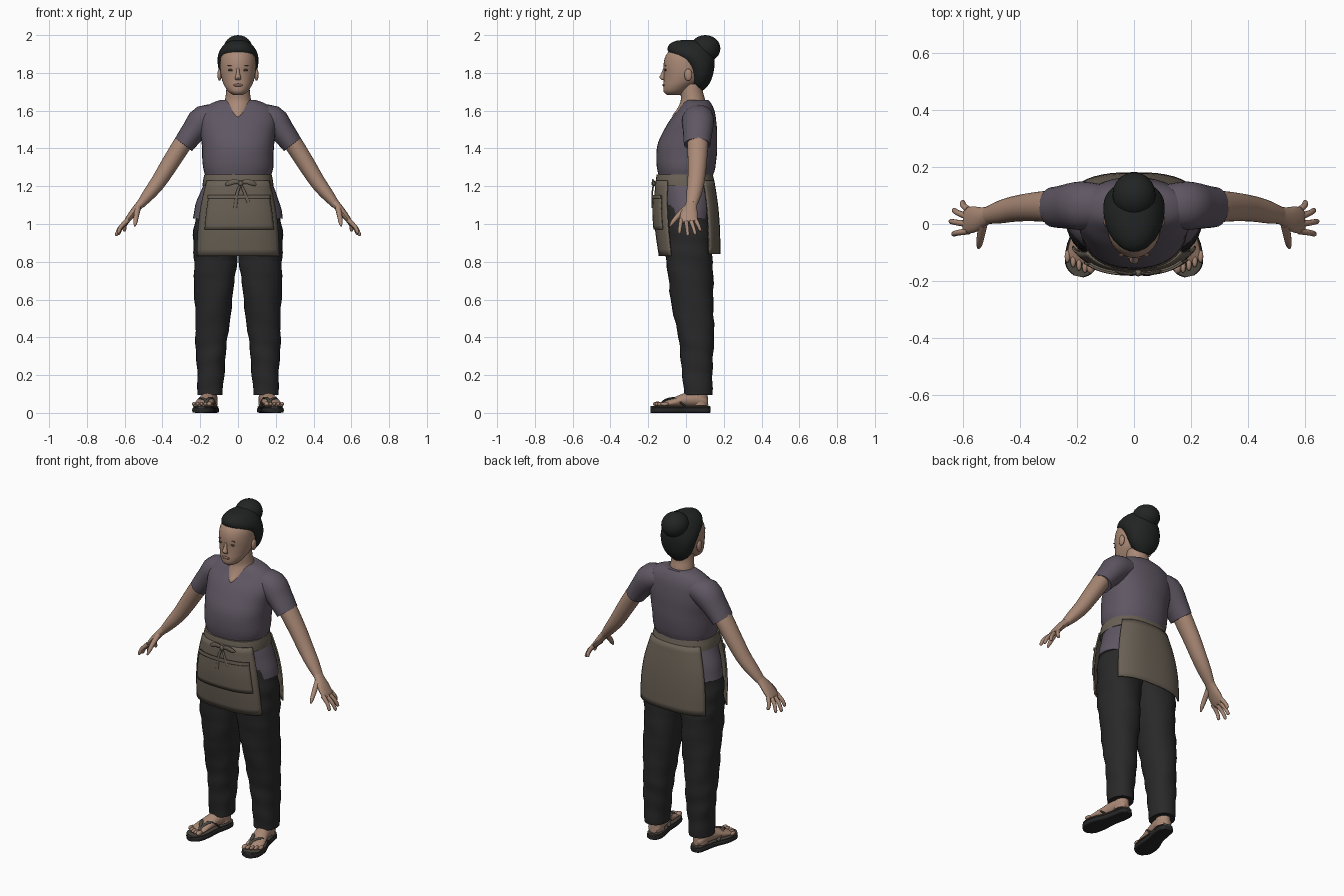
import bpy, bmesh, math
from mathutils import Vector


def material(name, rgb):
    m = bpy.data.materials.new(name)
    m.diffuse_color = (*rgb, 1)
    return m


SKIN = material("skin", (0.40, 0.25, 0.18))
LIP = material("lip_rose", (0.25, 0.13, 0.10))
DARK = material("eye_brown", (0.06, 0.04, 0.03))
HAIR = material("hair_black", (0.016, 0.018, 0.018))
SHIRT = material("shirt_plum_grey", (0.115, 0.095, 0.125))
PANTS = material("trouser_black", (0.022, 0.022, 0.022))
APRON = material("apron_taupe", (0.145, 0.12, 0.092))
SOLE = material("sole_black", (0.02, 0.02, 0.02))
STRAP = material("strap_grey", (0.07, 0.062, 0.05))


def finish(name, bm, mat, mirror=False):
    bmesh.ops.recalc_face_normals(bm, faces=bm.faces)
    me = bpy.data.meshes.new(name)
    bm.to_mesh(me)
    bm.free()
    me.materials.append(mat)
    ob = bpy.data.objects.new(name, me)
    bpy.context.collection.objects.link(ob)
    if mirror:
        ob.modifiers.new("mirror", 'MIRROR').use_mirror_merge = False
    return ob


def smooth_rings(rings, steps):
    """Catmull-Rom interpolation of ring tuples."""
    out = []
    n = len(rings)
    for i in range(n - 1):
        a, b, c, d = (rings[min(max(k, 0), n - 1)] for k in (i - 1, i, i + 1, i + 2))
        for s in range(steps):
            t = s / steps
            out.append(tuple(0.5 * (2 * q + (r - p) * t + (2 * p - 5 * q + 4 * r - w) * t * t
                                    + (3 * q - p - 3 * r + w) * t ** 3)
                             for p, q, r, w in zip(a, b, c, d)))
    return out + [rings[-1]]


def spow(v, p):
    return math.copysign(abs(v) ** (2 / p), v)


def loft(name, rings, mat, mirror=False, axis=None, ref=(0, 1, 0), p=2, segs=24, steps=3, fold=0):
    """Closed skin through rings (x, y, z, radius_a, radius_b)."""
    rings = smooth_rings(rings, steps)
    bm = bmesh.new()
    loops = []
    for i, (x, y, z, ra, rb) in enumerate(rings):
        t = Vector(axis) if axis else (Vector(rings[min(i + 1, len(rings) - 1)][:3])
                                       - Vector(rings[max(i - 1, 0)][:3]))
        t.normalize()
        u = Vector(ref).cross(t).normalized()
        v = t.cross(u)
        loop = []
        for k in range(segs):
            a = math.tau * k / segs
            f = 1 + fold * math.sin(38 * z + 2 * a) * math.sin(17 * z - a + 1)
            loop.append(bm.verts.new(Vector((x, y, z)) + u * ra * f * spow(math.cos(a), p)
                                     + v * rb * f * spow(math.sin(a), p)))
        loops.append(loop)
    for lo, hi in zip(loops, loops[1:]):
        for k in range(segs):
            j = (k + 1) % segs
            bm.faces.new((lo[k], lo[j], hi[j], hi[k]))
    bm.faces.new(loops[0])
    bm.faces.new(loops[-1])
    return finish(name, bm, mat, mirror)


def body(*rows):
    """Rows (z, half_width, front_y, back_y[, x]) to loft rings."""
    return [(r[4] if len(r) > 4 else 0, (r[2] + r[3]) / 2, r[0], r[1], (r[3] - r[2]) / 2) for r in rows]


def ball(name, loc, size, mat, mirror=False):
    bm = bmesh.new()
    bmesh.ops.create_uvsphere(bm, u_segments=20, v_segments=12, radius=1)
    bmesh.ops.scale(bm, vec=size, verts=bm.verts)
    bmesh.ops.translate(bm, vec=loc, verts=bm.verts)
    return finish(name, bm, mat, mirror)


def sheet(name, rows, a0, a1, mat, out=0.0, p=2.6, thick=0.008):
    """Curved cloth panel around the body, angles in degrees."""
    bm = bmesh.new()
    grid = []
    for x, y, z, ra, rb in smooth_rings(rows, 3):
        line = []
        for k in range(17):
            a = math.radians(a0 + (a1 - a0) * k / 16)
            line.append(bm.verts.new((x + (ra + out) * spow(math.cos(a), p),
                                      y + (rb + out) * spow(math.sin(a), p), z)))
        grid.append(line)
    for lo, hi in zip(grid, grid[1:]):
        for k in range(16):
            bm.faces.new((lo[k], lo[k + 1], hi[k + 1], hi[k]))
    ob = finish(name, bm, mat)
    s = ob.modifiers.new("thickness", 'SOLIDIFY')
    s.thickness = thick
    s.offset = 0
    return ob


Z = (0, 0, 1)
# Head, neck and face
loft("head", body((1.683, .025, -.10, -.03), (1.70, .05, -.118, .0), (1.73, .071, -.12, .04),
                  (1.76, .084, -.118, .08), (1.80, .093, -.117, .10), (1.84, .095, -.119, .11),
                  (1.88, .092, -.112, .11), (1.91, .08, -.094, .10), (1.94, .05, -.06, .08)),
     SKIN, axis=Z, segs=32)
loft("neck", body((1.555, .012, -.07, .05), (1.575, .034, -.072, .07), (1.60, .06, -.053, .09),
                  (1.63, .072, -.036, .10), (1.66, .068, -.027, .10), (1.70, .063, -.03, .09),
                  (1.74, .06, -.03, .09)), SKIN, axis=Z)
loft("nose", [(0, -.113, 1.825, .007, .007), (0, -.121, 1.795, .010, .011), (0, -.126, 1.775, .016, .015),
              (0, -.118, 1.762, .014, .008)], SKIN, axis=Z, segs=12)
ball("ear", (.098, .012, 1.79), (.011, .021, .032), SKIN, True)
ball("eye", (.037, -.108, 1.815), (.016, .005, .006), DARK, True)
ball("eyebrow", (.039, -.109, 1.84), (.019, .004, .003), LIP, True)
ball("lips", (0, -.117, 1.735), (.025, .008, .008), LIP)

# Hair cap and bun
loft("hair", body((1.71, .03, .05, .095), (1.74, .068, .03, .122), (1.78, .092, .018, .14),
                  (1.83, .105, -.005, .15), (1.87, .108, -.045, .152), (1.90, .104, -.086, .148),
                  (1.93, .09, -.098, .14), (1.955, .068, -.083, .12), (1.97, .04, -.05, .08),
                  (1.974, .012, -.01, .03)), HAIR, axis=Z, segs=32)
ball("hair_bun", (0, .102, 1.929), (.076, .08, .071), HAIR)

# Shirt with short sleeves
loft("shirt", body((1.03, .238, -.11, .148), (1.10, .225, -.12, .15), (1.18, .195, -.135, .145),
                   (1.24, .173, -.142, .138), (1.30, .186, -.155, .155), (1.40, .19, -.155, .165),
                   (1.48, .198, -.125, .165), (1.55, .205, -.085, .16), (1.60, .19, -.045, .15),
                   (1.635, .15, -.02, .135), (1.657, .092, .0, .118)), SHIRT, axis=Z, p=2.2, segs=36, fold=.01)
loft("sleeve", [(.09, .065, 1.565, .06, .07), (.18, .065, 1.55, .08, .085), (.235, .062, 1.49, .066, .078),
                (.288, .06, 1.42, .056, .07)], SHIRT, True, fold=.02)

# Arms and hands
loft("arm", [(.25, .062, 1.48, .048, .056), (.29, .062, 1.43, .049, .056), (.36, .06, 1.32, .046, .05),
             (.42, .053, 1.225, .041, .045), (.47, .042, 1.16, .034, .04), (.515, .03, 1.105, .023, .03)],
     SKIN, True)
loft("palm", [(.505, .032, 1.117, .023, .030), (.53, .025, 1.09, .021, .034), (.558, .017, 1.056, .019, .045),
              (.588, .012, 1.018, .014, .046), (.595, .012, 1.01, .008, .04)], SKIN, True, segs=16)
for nm, y, tip in (("little", .050, (.603, .078, .962)), ("ring", .025, (.636, .05, .944)),
                   ("middle", .0, (.648, .01, .938)), ("index", -.025, (.638, -.036, .95))):
    a, b = Vector((.582, y, 1.022)), Vector(tip)
    m = a.lerp(b, .55) + Vector((.006, 0, .004))
    loft(nm + "_finger", [(*a, .013, .012), (*m, .011, .010), (*a.lerp(b, .92), .009, .009), (*b, .003, .003)],
         SKIN, True, segs=10)
loft("thumb", [(.53, .0, 1.085, .016, .016), (.538, -.04, 1.045, .014, .014), (.543, -.07, 1.01, .011, .011),
               (.546, -.085, .988, .004, .004)], SKIN, True, ref=(1, 0, 0), segs=10)

# Trousers
loft("trouser_leg", body((.095, .066, -.012, .138, .15), (.2, .071, -.02, .14, .145), (.3, .078, -.028, .145, .143),
                         (.4, .085, -.042, .147, .14), (.6, .1, -.08, .146, .129), (.8, .114, -.105, .14, .121),
                         (.9, .121, -.11, .14, .115), (1.0, .13, -.108, .138, .1), (1.1, .12, -.1, .13, .09)),
     PANTS, True, axis=Z, p=2.2, segs=28, steps=5, fold=.045)

# Apron: front and back panels, waistband, pocket
front = body((.83, .245, -.14, .18), (.97, .238, -.16, .19), (1.1, .22, -.166, .18), (1.23, .186, -.157, .15))
back = body((.84, .245, -.13, .178), (.97, .242, -.13, .176), (1.1, .222, -.13, .166), (1.23, .184, -.14, .146))
sheet("apron_front_panel", front, -148, -32, APRON)
sheet("apron_back_panel", back, 33, 147, APRON)
loft("apron_waistband", body((1.2, .188, -.158, .153), (1.23, .185, -.16, .149), (1.262, .178, -.155, .142)),
     APRON, axis=Z, p=2.4, segs=36)
pocket = body((.97, .238, -.16, .19), (1.06, .226, -.166, .183), (1.15, .208, -.163, .17))
sheet("apron_pocket", pocket, -130, -45, APRON, .008, thick=.009)
hem = body((1.135, .212, -.164, .172), (1.152, .208, -.163, .17))
sheet("pocket_hem", hem, -130, -45, APRON, .014, thick=.007)

# Apron bow with hanging ties
ball("bow_knot", (.015, -.172, 1.215), (.014, .012, .014), APRON)
for s in (-1, 1):
    side = "left" if s < 0 else "right"
    loft("bow_loop_" + side, [(.015, -.17, 1.215, .005, .006), (.015 + s * .03, -.175, 1.225, .006, .013),
                              (.015 + s * .065, -.17, 1.215, .006, .013), (.015 + s * .08, -.165, 1.207, .004, .006)],
         APRON, segs=10, ref=Z)
    loft("bow_tie_" + side, [(.015, -.172, 1.21, .005, .004), (.015 + s * .018, -.178, 1.17, .008, .004),
                             (.02 + s * .035, -.178, 1.1 + s * .015, .009, .004)], APRON, segs=8)

# Feet
ALONG = (.055, -.25, 0)
loft("ankle", [(.148, .068, .04, .04, .05), (.148, .07, .09, .038, .045), (.149, .07, .15, .038, .042)],
     SKIN, True, axis=Z)
loft("foot", [(.142, .112, .055, .022, .02), (.145, .095, .062, .036, .032), (.152, .05, .072, .041, .042),
              (.163, -.01, .068, .042, .036), (.178, -.07, .055, .048, .024), (.186, -.115, .046, .05, .014),
              (.189, -.135, .042, .045, .008)], SKIN, True, axis=ALONG, ref=Z)
for i, nm in enumerate(("big", "second", "third", "fourth", "small")):
    ball(nm + "_toe", (.152 + i * .0205, -.152 + .004 * i * i * .6, .047),
         (.014 if i == 0 else .0095, .022, .013 if i == 0 else .01), SKIN, True)


# Sandals with thong straps
def sole_rings(z, h, grow):
    return [(x, y, z, w + grow, h) for x, y, w in
            ((.138, .125, .018), (.141, .108, .038), (.147, .06, .043), (.162, -.01, .043), (.178, -.08, .056),
             (.188, -.14, .054), (.193, -.168, .04), (.195, -.184, .016))]


loft("sandal_sole", sole_rings(.014, .014, .002), SOLE, True, axis=ALONG, ref=Z, p=5)
loft("sandal_footbed", sole_rings(.031, .005, -.001), STRAP, True, axis=ALONG, ref=Z, p=5)
loft("inner_strap", [(.167, -.135, .045, .006, .006), (.163, -.105, .068, .009, .005),
                     (.142, -.05, .078, .012, .006), (.119, -.005, .035, .01, .005)], STRAP, True, ref=Z, segs=10)
loft("outer_strap", [(.167, -.135, .045, .006, .006), (.175, -.105, .071, .009, .005),
                     (.2, -.055, .074, .012, .006), (.208, -.005, .035, .01, .005)], STRAP, True, ref=Z, segs=10)

# Smooth shading with crisp edges
for ob in bpy.context.scene.objects:
    ob.select_set(True)
    bpy.context.view_layer.objects.active = ob
bpy.ops.object.shade_smooth_by_angle(angle=math.radians(40))
